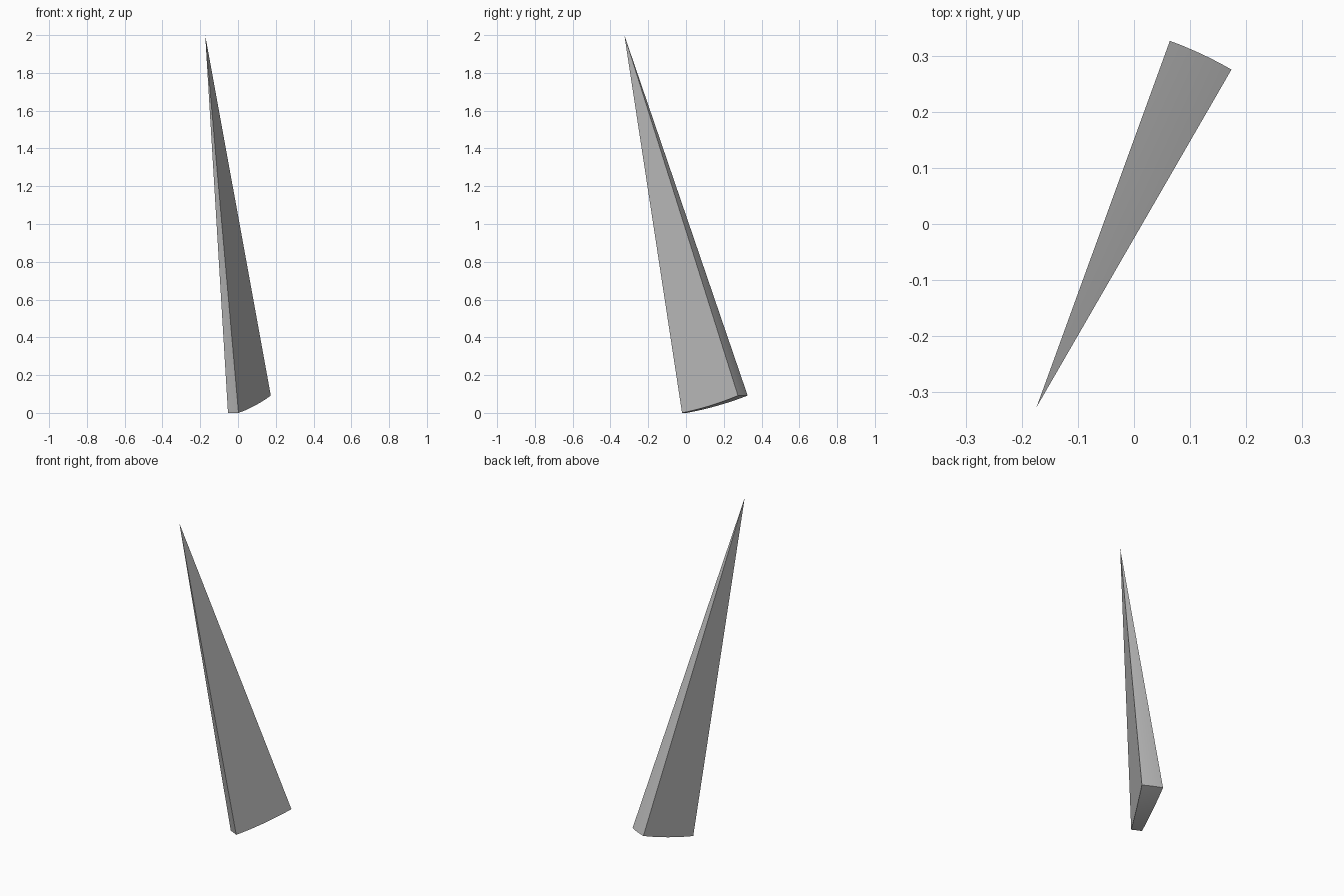
import bpy, bmesh
from math import sin, cos, radians
from mathutils import Vector

cube = bpy.data.objects.get("Cube")
if cube:
    bpy.data.objects.remove(cube, do_unlink=True)

HEIGHT = 2.0
NEAR, FAR = radians(10), radians(20)      # tilt from straight down
START, SWEEP = radians(60), radians(10)   # turn about the vertical axis
STEPS = 12
RADIUS = HEIGHT / cos(NEAR)

# One flat grey
grey = bpy.data.materials.new("plain grey")
grey.use_nodes = True
colour = (0.5, 0.5, 0.5, 1)
grey.diffuse_color = colour
grey.node_tree.nodes["Principled BSDF"].inputs["Base Color"].default_value = colour

# Sector outline: the tip and an arc below it
bm = bmesh.new()
outline = [bm.verts.new((0, 0, 0))]
for i in range(STEPS + 1):
    tilt = NEAR + (FAR - NEAR) * i / STEPS
    outline.append(bm.verts.new((RADIUS * sin(tilt) * cos(START),
                                 RADIUS * sin(tilt) * sin(START),
                                 -RADIUS * cos(tilt))))
edges = [bm.edges.new((a, b)) for a, b in zip(outline, outline[1:] + outline[:1])]

# Sweep the outline about the tip, weld the tip and close both flat sides
bmesh.ops.spin(bm, geom=outline + edges, cent=(0, 0, 0), axis=(0, 0, 1),
               dvec=(0, 0, 0), angle=SWEEP, steps=STEPS, use_duplicate=False)
# Keep the sweep turning anticlockwise seen from above
if max(v.co.x for v in bm.verts) > RADIUS * sin(FAR) * cos(START) + 0.01:
    for v in bm.verts:
        v.co.rotate(Vector((0, 0, 1)).rotation_difference(Vector((0, 0, 1))))
        r, a = v.co.xy.length, Vector((cos(START), sin(START)))
        along = a * v.co.xy.dot(a)
        v.co.xy = 2 * along - v.co.xy
bmesh.ops.remove_doubles(bm, verts=bm.verts[:], dist=0.0001)
bmesh.ops.holes_fill(bm, edges=[e for e in bm.edges if e.is_boundary], sides=0)
bmesh.ops.recalc_face_normals(bm, faces=bm.faces[:])

# Centre on the ground
lows = [min(v.co[k] for v in bm.verts) for k in range(3)]
highs = [max(v.co[k] for v in bm.verts) for k in range(3)]
shift = Vector((-(lows[0] + highs[0]) / 2, -(lows[1] + highs[1]) / 2, -lows[2]))
bmesh.ops.translate(bm, verts=bm.verts[:], vec=shift)

mesh = bpy.data.meshes.new("sphere_wedge")
bm.to_mesh(mesh)
bm.free()
mesh.materials.append(grey)
wedge = bpy.data.objects.new("sphere_wedge", mesh)
bpy.context.collection.objects.link(wedge)
bpy.context.view_layer.objects.active = wedge
wedge.select_set(True)
bpy.ops.object.shade_smooth_by_angle(angle=radians(30))
